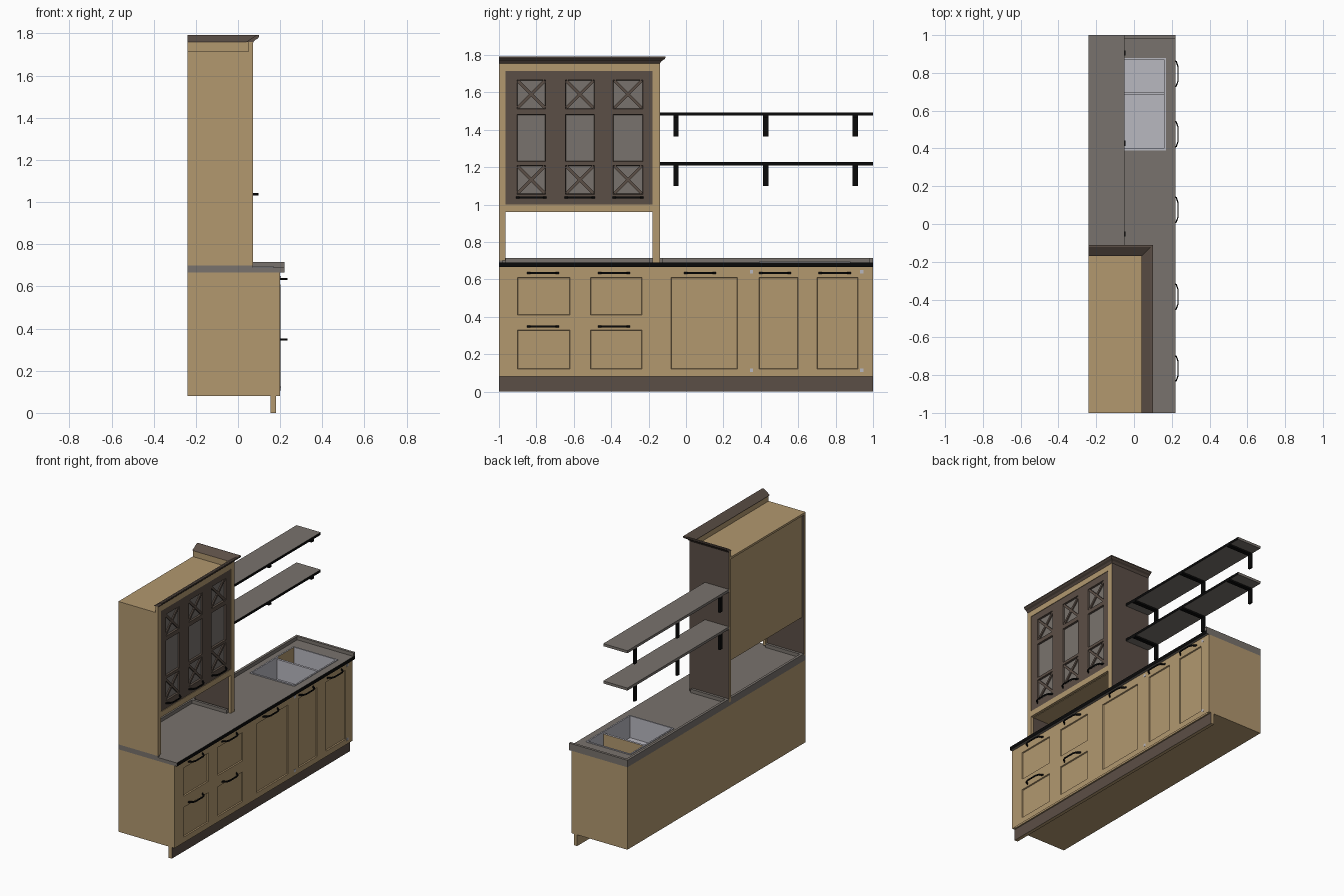
import bpy, bmesh, math
from mathutils import Matrix, Vector

cube = bpy.data.objects.get("Cube")
if cube:
    bpy.data.objects.remove(cube, do_unlink=True)


def material(name, rgb):
    m = bpy.data.materials.new(name)
    m.use_nodes = True
    m.diffuse_color = (*rgb, 1)
    node = next(n for n in m.node_tree.nodes if n.type == 'BSDF_PRINCIPLED')
    node.inputs["Base Color"].default_value = (*rgb, 1)
    return m


TAN = material("tan wood", (0.445, 0.314, 0.159))
BROWN = material("dark brown wood", (0.105, 0.077, 0.061))
GREY = material("warm grey", (0.191, 0.171, 0.153))
STEEL = material("pale steel", (0.485, 0.479, 0.527))
BLACK = material("black", (0.003, 0.003, 0.003))


def finish(name, bm, mats, rule=None):
    """Turn a bmesh into an object; rule(face) picks the material index."""
    bm.normal_update()
    if rule:
        for f in bm.faces:
            f.material_index = rule(f)
    mesh = bpy.data.meshes.new(name)
    bm.to_mesh(mesh)
    bm.free()
    for m in mats:
        mesh.materials.append(m)
    obj = bpy.data.objects.new(name, mesh)
    bpy.context.scene.collection.objects.link(obj)
    return obj


def boxes(name, spans, mats, rule=None):
    """Boxes given as (x0, x1, y0, y1, z0, z1)."""
    bm = bmesh.new()
    for x0, x1, y0, y1, z0, z1 in spans:
        mid = Vector((x0 + x1, y0 + y1, z0 + z1)) / 2
        bmesh.ops.create_cube(bm, size=1, matrix=Matrix.Translation(mid)
                              @ Matrix.Diagonal((x1 - x0, y1 - y0, z1 - z0, 1)))
    return finish(name, bm, mats, rule)


def loft(name, rings, mat):
    """Join equal closed rings of points and cap both ends."""
    bm = bmesh.new()
    loops = [[bm.verts.new(p) for p in ring] for ring in rings]
    n = len(loops[0])
    for a, b in zip(loops, loops[1:]):
        for i in range(n):
            j = (i + 1) % n
            bm.faces.new((a[i], a[j], b[j], b[i]))
    bm.faces.new(loops[0])
    bm.faces.new(loops[-1])
    bmesh.ops.recalc_face_normals(bm, faces=bm.faces[:])
    return finish(name, bm, [mat])


def panelled_front(name, ys, zs, x, depth, mats):
    """Sheet facing +x whose odd cells are sunk as panels."""
    bm = bmesh.new()
    grid = [[bm.verts.new((x, y, z)) for z in zs] for y in ys]
    sunk = []
    for i in range(len(ys) - 1):
        for j in range(len(zs) - 1):
            f = bm.faces.new((grid[i][j], grid[i + 1][j], grid[i + 1][j + 1], grid[i][j + 1]))
            if i % 2 and j % 2:
                sunk.append(f)
                f.material_index = len(mats) - 1
    bm.normal_update()
    rims = bmesh.ops.inset_individual(bm, faces=sunk, thickness=0.004, depth=-depth)
    for f in rims["faces"]:
        f.material_index = 0
    return finish(name, bm, mats)


def handle(name, x, y, z, half, reach):
    path = [(0, -half), (reach * .3, -half + .012), (reach * .75, -half + .02), (reach, -half + .045)]
    path += [(px, -py) for px, py in reversed(path)]
    t = 0.005
    rings = []
    for px, py in path:
        s = -t if py < 0 else t
        rings.append([(x + px, y + py, z - t), (x + px, y + py, z + t),
                      (x + px - t, y + py - s, z + t), (x + px - t, y + py - s, z - t)])
    loft(name, rings, BLACK)


BACK, FRONT, TOP = -0.24, 0.20, 0.69
TY = -0.14    # inner side of the tall cabinet


def front_is_second(f):
    return int(f.normal.x > 0.9)


# Base cabinet shell and plinth
boxes("base_carcass", [
    (BACK, 0.19, -1, 1, 0.08, 0.10), (BACK, -0.22, -1, 1, 0.08, 0.665),
    (BACK, FRONT, -1, -0.98, 0.08, 0.665), (BACK, FRONT, 0.98, 1, 0.08, 0.665)], [TAN])
boxes("plinth", [(0.155, 0.18, -1, 1, 0, 0.08)], [TAN, BROWN], front_is_second)

# Base drawers and doors
panelled_front("drawer_fronts", [-1, -.9, -.62, -.51, -.235, -.16],
               [.08, .12, .33, .41, .61, .665], FRONT + .001, 0.008, [TAN])
panelled_front("base_doors", [-.16, -.08, .275, .39, .6, .7, .92, 1],
               [.08, .12, .61, .665], FRONT + .001, 0.008, [TAN])
for y in (-.765, -.385, .075, .475, .795):
    handle("base_handle", FRONT, y, 0.635, 0.087, 0.035)
for y in (-.765, -.385):
    handle("lower_drawer_handle", FRONT, y, 0.348, 0.087, 0.035)
boxes("hinge_caps", [(FRONT, FRONT + .003, y - .009, y + .009, z - .009, z + .009)
                     for y in (.35, .94) for z in (.115, .64)], [STEEL])

# Worktop around the sink opening
SX0, SX1, SY0, SY1 = -0.18, 0.17, 0.39, 0.88
boxes("worktop", [
    (BACK, 0.22, -1, SY0, .665, TOP), (BACK, 0.22, SY1, 1, .665, TOP),
    (BACK, SX0, SY0, SY1, .665, TOP), (SX1, 0.22, SY0, SY1, .665, TOP)],
    [GREY, BLACK], lambda f: int(f.normal.x > .9 and f.calc_center_median().x > .2))
boxes("worktop_upstand", [
    (BACK, -.222, TY, 1, TOP, .715), (BACK, 0.22, .982, 1, TOP, .715),
    (BACK, -.222, -.98, -.16, TOP, .715), (BACK, .05, TY, TY + .018, TOP, .715),
    (BACK, .05, -.98, -.962, TOP, .715), (BACK, .05, -.198, -.18, TOP, .715),
    (BACK, .07, -1, -.98, TOP, .70)], [GREY])

# Sink with two basins
FLOOR, RIM, MID = 0.54, 0.695, 0.69


def sink_rule(f):
    c = f.calc_center_median()
    small = c.y > MID
    return int(small and (f.normal.y > .9 and c.y < .72 or f.normal.x > .9 and c.x < 0))


boxes("sink", [
    (SX0, SX1, SY0, SY1, FLOOR - .01, FLOOR),
    (SX0, SX0 + .01, SY0, MID, FLOOR, RIM), (SX0, SX0 + .01, MID, SY1, FLOOR, RIM),
    (SX1 - .01, SX1, SY0, SY1, FLOOR, RIM),
    (SX0, SX1, SY0, SY0 + .01, FLOOR, RIM), (SX0, SX1, SY1 - .01, SY1, FLOOR, RIM),
    (SX0, SX1, MID - .008, MID + .008, FLOOR, TOP - .01)], [STEEL, TAN], sink_rule)

# Tall cabinet: sides, box and face frame
boxes("tower_sides", [(BACK, .05, -1, -.98, .70, 1.715), (BACK, .05, -.16, TY, TOP, 1.76)],
      [BROWN, TAN], lambda f: int(abs(f.normal.y) < .9 or
                                  f.normal.y < 0 and (f.calc_center_median().y < -.99)))
boxes("tower_box", [(-.225, .035, -.98, -.16, .97, 1.70),
                    (BACK, .05, -1, -.16, 1.70, 1.715)], [TAN])
boxes("tower_top_board", [(BACK, .05, -.165, -.16, 1.715, 1.76)], [TAN])
boxes("tower_face_frame", [
    (.05, .07, -1, -.965, .70, 1.76), (.05, .07, -.18, TY, TOP, 1.76),
    (.05, .07, -.965, -.18, .96, 1.0), (.05, .07, -.965, -.18, 1.715, 1.76)],
    [TAN, BROWN], lambda f: int(f.normal.y > .9 and f.calc_center_median().y > -.15))

# Glazed doors with crossed bars
COLS = [(-.904, -.75), (-.645, -.49), (-.39, -.23)]
ROWS = [(1.055, 1.21), (1.23, 1.482), (1.512, 1.667)]
panelled_front("glazed_doors",
               [-.965] + [y for c in COLS for y in c] + [-.18],
               [1.0] + [z for r in ROWS for z in r] + [1.715],
               0.066, 0.012, [BROWN, GREY])
bm = bmesh.new()
for y0, y1 in COLS:
    for z0, z1 in (ROWS[0], ROWS[2]):
        for turn in (-1, 1):
            bmesh.ops.create_cube(bm, size=1, matrix=(
                Matrix.Translation((.058, (y0 + y1) / 2, (z0 + z1) / 2))
                @ Matrix.Rotation(turn * math.pi / 4, 4, 'X')
                @ Matrix.Diagonal((.009, math.hypot(y1 - y0, z1 - z0) - .015, .016, 1))))
finish("crossed_bars", bm, [BROWN])
for y0, y1 in COLS:
    handle("glazed_door_handle", .065, (y0 + y1) / 2, 1.037, 0.083, 0.033)

# Mitred cornice along the front and the inner side
profile = [(-.03, 1.76), (0, 1.755), (.01, 1.768), (.024, 1.776),
           (.03, 1.784), (.03, 1.792), (.018, 1.792)]
loft("cornice", [[(.07 + o, -1, z) for o, z in profile],
                 [(.07 + o, TY + o, z) for o, z in profile],
                 [(BACK, TY + o, z) for o, z in profile]], BROWN)

# Wall shelves on brackets
for z in (1.21, 1.475):
    boxes("wall_shelf", [(BACK, -.05, TY, 1, z, z + .018)], [GREY, BLACK], front_is_second)
    for y in (-.053, .427, .905):
        boxes("shelf_bracket", [(BACK, -.226, y - .014, y + .014, z - .11, z),
                                (BACK, -.045, y - .014, y + .014, z - .012, z)], [BLACK])
